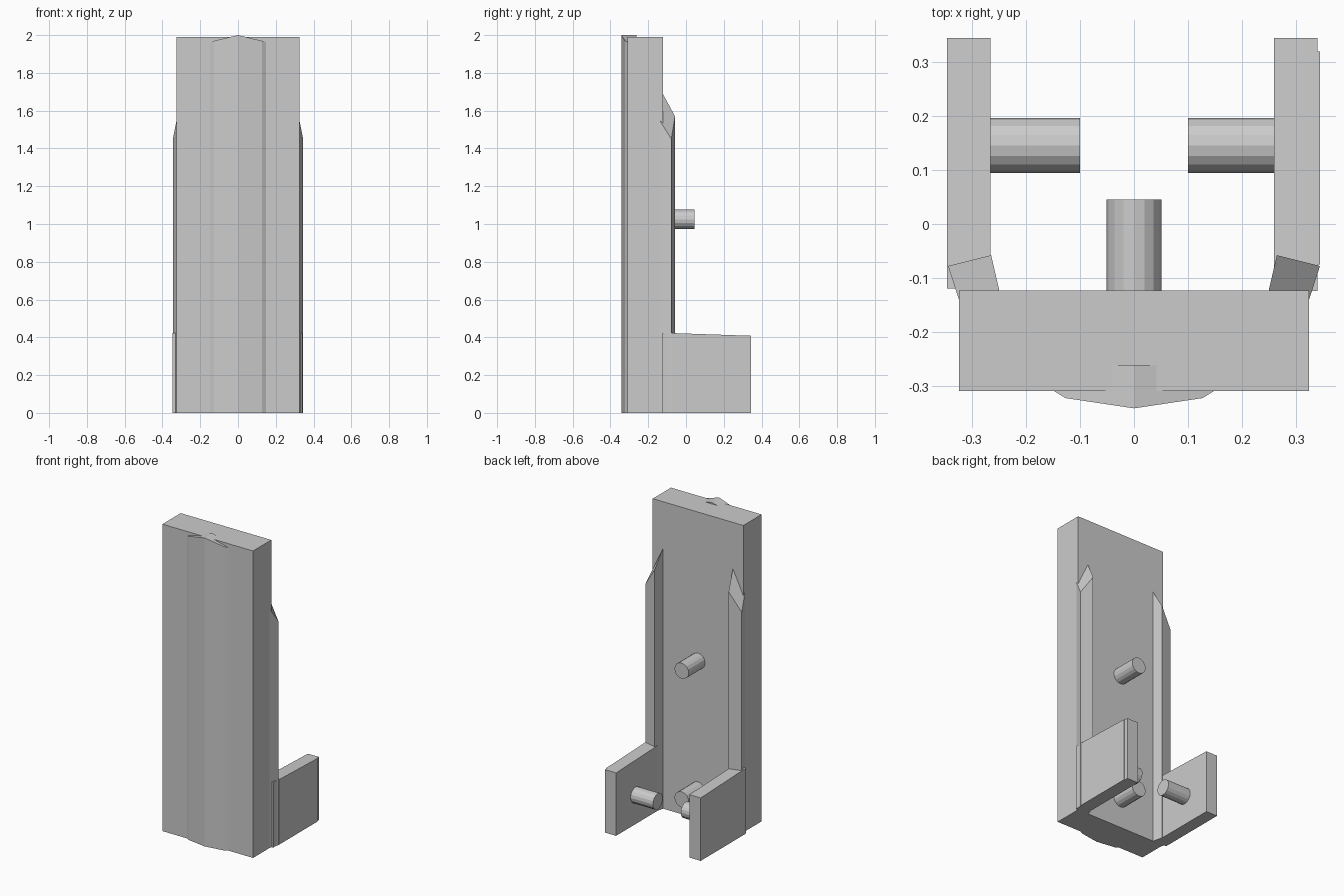
import bpy
import bmesh
import math
from mathutils import Matrix, Vector

cube = bpy.data.objects.get("Cube")
if cube:
    bpy.data.objects.remove(cube, do_unlink=True)

grey = bpy.data.materials.new("light_grey")
grey.use_nodes = True
COLOUR = (0.6, 0.6, 0.6, 1)
grey.diffuse_color = COLOUR
grey.node_tree.nodes["Principled BSDF"].inputs["Base Color"].default_value = COLOUR


def finish(name, bm):
    bmesh.ops.recalc_face_normals(bm, faces=bm.faces)
    mesh = bpy.data.meshes.new(name)
    bm.to_mesh(mesh)
    bm.free()
    mesh.materials.append(grey)
    obj = bpy.data.objects.new(name, mesh)
    bpy.context.collection.objects.link(obj)
    return obj


def prism(name, outline, top):
    """Upright prism on the ground; top(x, y) gives the height of each corner."""
    bm = bmesh.new()
    low = [bm.verts.new((x, y, 0)) for x, y in outline]
    high = [bm.verts.new((x, y, top(x, y))) for x, y in outline]
    bm.faces.new(low)
    bm.faces.new(high)
    n = len(outline)
    for i in range(n):
        j = (i + 1) % n
        bm.faces.new((low[i], low[j], high[j], high[i]))
    return finish(name, bm)


def block(name, x0, x1, y0, y1, top):
    return prism(name, [(x0, y0), (x1, y0), (x1, y1), (x0, y1)], top)


def peg(name, start, end):
    """Round flat-sided pin between two points."""
    a, b = Vector(start), Vector(end)
    bm = bmesh.new()
    turn = (b - a).to_track_quat('Z', 'Y').to_matrix().to_4x4()
    bmesh.ops.create_cone(bm, cap_ends=True, segments=16, radius1=0.051,
                          radius2=0.051, depth=(b - a).length,
                          matrix=Matrix.Translation((a + b) / 2) @ turn)
    return finish(name, bm)


# Main slab
block("back_slab", -0.325, 0.325, -0.31, -0.123, lambda x, y: 1.99)

# Shallow ridge down the front, with a gabled top
for side, name in ((1, "front_ridge_left"), (-1, "front_ridge_right")):
    ridge = [(0, -0.342), (0.127, -0.323), (0.15, -0.309), (0.14, -0.262), (0, -0.262)]
    prism(name, [(side * x, y) for x, y in ridge],
          lambda x, y: 2.0 - 0.24 * abs(x))

# Slanted rails with pointed upper ends
rail = {(0.25, -0.123): 1.69, (0.265, -0.058): 1.57,
        (0.345, -0.078): 1.45, (0.325, -0.14): 1.55}
for side, name in ((1, "left_rail"), (-1, "right_rail")):
    prism(name, [(side * x, y) for x, y in rail],
          lambda x, y: rail[(abs(x), y)])


# Side plates at the foot, sloping slightly down to the back
def plate_top(x, y):
    return 0.422 - 0.034 * (y + 0.06)


block("left_plate", 0.26, 0.34, -0.124, 0.345, plate_top)
block("left_plate_facing", 0.30, 0.345, -0.075, 0.32, plate_top)
block("right_plate", -0.347, -0.266, -0.12, 0.345, plate_top)

# Pegs
peg("upper_back_peg", (0, -0.13, 1.025), (0, 0.045, 1.025))
peg("lower_back_peg", (0, -0.13, 0.19), (0, 0.045, 0.19))
peg("left_plate_peg", (0.28, 0.146, 0.19), (0.1, 0.146, 0.19))
peg("right_plate_peg", (-0.28, 0.146, 0.19), (-0.1, 0.146, 0.19))
